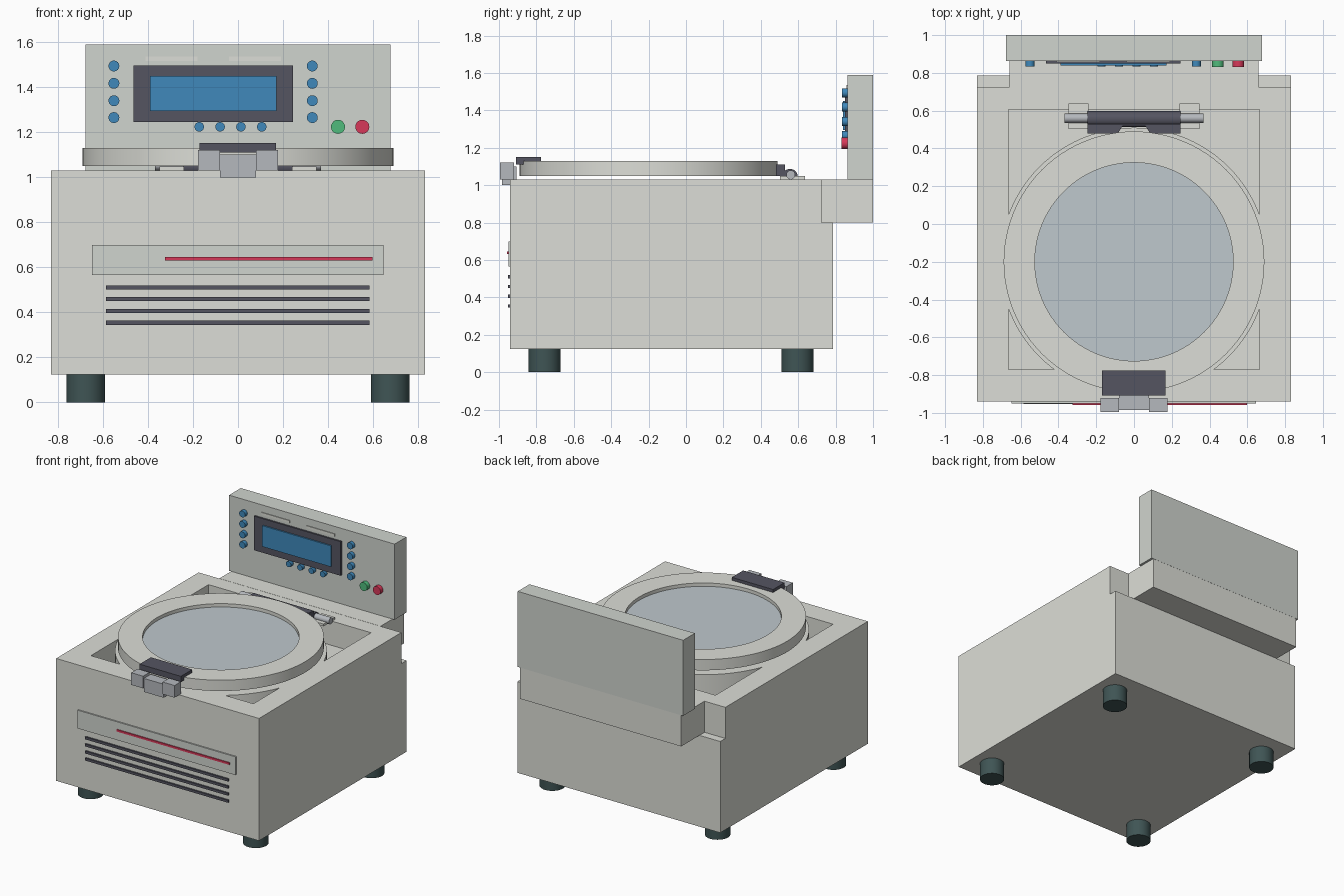
import bpy, bmesh
from math import pi, sin, cos
from mathutils import Matrix

if "Cube" in bpy.data.objects:
    bpy.data.objects.remove(bpy.data.objects["Cube"])


def mat(name, *rgb):
    m = bpy.data.materials.new(name)
    m.diffuse_color = (*rgb, 1)
    m.use_nodes = True
    m.node_tree.nodes["Principled BSDF"].inputs["Base Color"].default_value = m.diffuse_color
    return m


SHELL = mat("shell_grey", 0.72, 0.73, 0.68)
PANEL = mat("panel_grey", 0.63, 0.66, 0.62)
BLACK = mat("black", 0.09, 0.09, 0.12)
RUBBER = mat("rubber", 0.05, 0.09, 0.09)
BLUE = mat("blue", 0.05, 0.25, 0.5)
RED = mat("red", 0.68, 0.04, 0.1)
GREEN = mat("green", 0.08, 0.5, 0.2)
METAL = mat("metal", 0.46, 0.48, 0.51)
GLASS = mat("glass", 0.52, 0.58, 0.61)


def finish(name, bm, material, smooth=False):
    bmesh.ops.recalc_face_normals(bm, faces=bm.faces)
    me = bpy.data.meshes.new(name)
    bm.to_mesh(me)
    bm.free()
    me.materials.append(material)
    ob = bpy.data.objects.new(name, me)
    bpy.context.collection.objects.link(ob)
    bpy.ops.object.select_all(action='DESELECT')
    ob.select_set(True)
    bpy.context.view_layer.objects.active = ob
    if smooth:
        bpy.ops.object.shade_smooth_by_angle(angle=0.6)
    return ob


def box(name, x, y, z, material):
    """Box from (min, max) ranges."""
    bm = bmesh.new()
    c = [sum(r) / 2 for r in (x, y, z)]
    s = [r[1] - r[0] for r in (x, y, z)]
    bmesh.ops.create_cube(bm, size=1, matrix=Matrix.Translation(c) @ Matrix.Diagonal((*s, 1)))
    return finish(name, bm, material)


def cyl(name, center, r, depth, axis, material, n=32):
    bm = bmesh.new()
    rot = {'x': Matrix.Rotation(pi / 2, 4, 'Y'), 'y': Matrix.Rotation(pi / 2, 4, 'X'),
           'z': Matrix.Identity(4)}[axis]
    bmesh.ops.create_cone(bm, cap_ends=True, segments=n, radius1=r, radius2=r, depth=depth,
                          matrix=Matrix.Translation(center) @ rot)
    return finish(name, bm, material, True)


def lathe(name, profile, center, material, n=96):
    """Closed (radius, z) profile spun about a vertical axis."""
    bm = bmesh.new()
    rings = [[bm.verts.new((center[0] + r * cos(2 * pi * i / n), center[1] + r * sin(2 * pi * i / n), z))
              for r, z in profile] for i in range(n)]
    for i in range(n):
        a, b = rings[i], rings[(i + 1) % n]
        for j in range(len(profile)):
            k = (j + 1) % len(profile)
            bm.faces.new((a[j], b[j], b[k], a[k]))
    return finish(name, bm, material, True)


def prism(name, pts, z0, z1, material):
    """Plan outline extruded upward."""
    bm = bmesh.new()
    f = bm.faces.new([bm.verts.new((x, y, z0)) for x, y in pts])
    top = bmesh.ops.extrude_face_region(bm, geom=[f])["geom"]
    bmesh.ops.translate(bm, verts=[v for v in top if isinstance(v, bmesh.types.BMVert)], vec=(0, 0, z1 - z0))
    return finish(name, bm, material)


def cut(target, cutter):
    bpy.context.view_layer.objects.active = target
    m = target.modifiers.new("cut", 'BOOLEAN')
    m.operation, m.solver, m.object = 'DIFFERENCE', 'EXACT', cutter
    bpy.ops.object.modifier_apply(modifier=m.name)
    bpy.data.objects.remove(cutter)


CY = -0.2  # chamber centre in y

# Main housing with square top recess and notched rear corners
body = box("housing", (-0.83, 0.83), (-0.94, 0.785), (0.125, 1.03), SHELL)
cut(body, box("recess_cutter", (-0.665, 0.665), (-0.77, 0.605), (0.85, 1.2), SHELL))
for s in (-1, 1):
    cut(body, box("notch_cutter", sorted((s * 0.66, s * 0.9)), (0.725, 0.9), (0.8, 1.2), SHELL))

# Chamber drum standing in the recess
lathe("chamber_drum", [(0.71, 0.84), (0.71, 1.027), (0.6, 1.027), (0.6, 0.84)], (0, CY), SHELL)

# Lid ring and window
lathe("lid_ring", [(0.69, 1.05), (0.69, 1.13), (0.525, 1.13), (0.525, 1.05)], (0, CY), SHELL)
cyl("lid_window", (0, CY, 1.085), 0.53, 0.04, 'z', GLASS, 96)

# Front latch
box("latch_handle", (-0.17, 0.168), (-0.908, -0.775), (1.11, 1.152), BLACK)
for s in (-1, 1):
    box("latch_side", sorted((s * 0.08, s * 0.177)), (-0.995, -0.92), (1.03, 1.12), METAL)
box("latch_centre", (-0.08, 0.08), (-0.985, -0.905), (1.0, 1.1), METAL)

# Rear hinge: notched leaf, barrel, rod and mounting plates
prism("hinge_leaf", [(-0.245, 0.48), (-0.085, 0.48), (-0.06, 0.52), (0.06, 0.52), (0.085, 0.48),
                     (0.245, 0.48), (0.245, 0.53), (-0.245, 0.53)], 1.05, 1.11, BLACK)
cyl("hinge_barrel", (0, 0.556, 1.045), 0.042, 0.49, 'x', BLACK)
cyl("hinge_rod", (0, 0.56, 1.055), 0.024, 0.735, 'x', METAL)
for s in (-1, 1):
    box("hinge_plate", sorted((s * 0.24, s * 0.348)), (0.503, 0.637), (1.031, 1.048), SHELL)

# Rear support and upright control panel
box("panel_support", (-0.66, 0.66), (0.725, 0.999), (0.8, 1.031), SHELL)
box("control_panel", (-0.677, 0.677), (0.863, 1.0), (1.031, 1.59), PANEL)
box("screen_bezel", (-0.465, 0.245), (0.85, 0.87), (1.245, 1.497), BLACK)
box("screen", (-0.39, 0.172), (0.84, 0.86), (1.295, 1.45), BLUE)
for x in (-0.41, -0.04):
    box("label_strip", (x, x + 0.23), (0.858, 0.87), (1.517, 1.536), SHELL)
for z in (1.265, 1.34, 1.417, 1.494):
    for x in (-0.551, 0.33):
        cyl("side_button", (x, 0.852, z), 0.024, 0.034, 'y', BLUE)
for i in range(4):
    cyl("lower_button", (-0.172 + 0.0925 * i, 0.852, 1.224), 0.021, 0.034, 'y', BLUE)
cyl("start_button", (0.444, 0.85, 1.224), 0.031, 0.036, 'y', GREEN)
cyl("stop_button", (0.552, 0.85, 1.224), 0.031, 0.036, 'y', RED)

# Front plate, stripe and vents
box("front_plate", (-0.648, 0.645), (-0.95, -0.93), (0.565, 0.7), PANEL)
box("front_stripe", (-0.325, 0.598), (-0.957, -0.94), (0.631, 0.646), RED)
for i in range(4):
    box("vent_slot", (-0.586, 0.584), (-0.952, -0.93), (0.345 + 0.0523 * i, 0.363 + 0.0523 * i), BLACK)

# Feet
for x in (-0.676, 0.676):
    for y in (-0.757, 0.596):
        cyl("foot", (x, y, 0.064), 0.086, 0.128, 'z', RUBBER)
